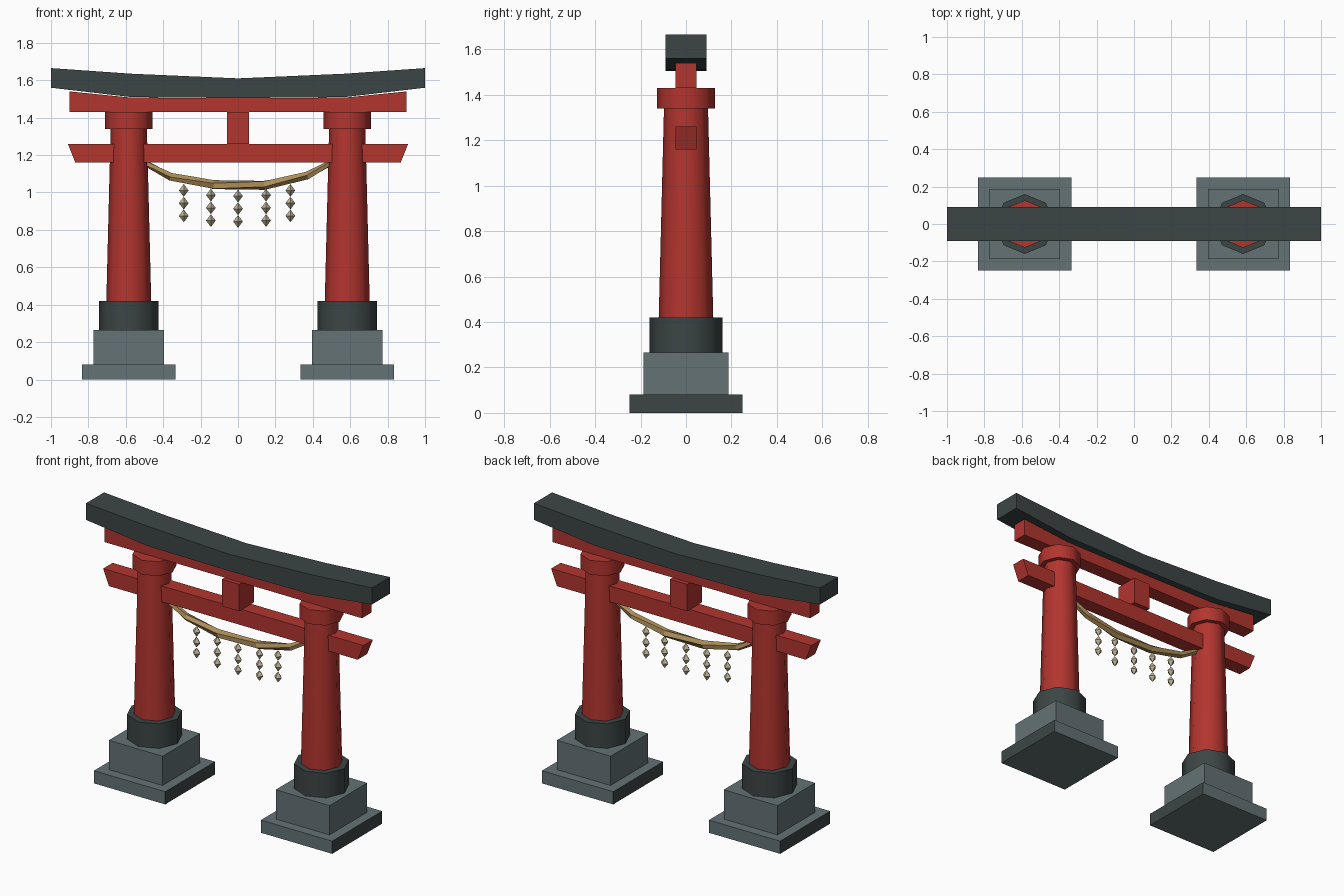
import bpy, math
from mathutils import Vector

cube = bpy.data.objects.get("Cube")
if cube:
    bpy.data.objects.remove(cube, do_unlink=True)


def material(name, rgb):
    m = bpy.data.materials.new(name)
    m.use_nodes = True
    m.diffuse_color = (*rgb, 1)
    m.node_tree.nodes["Principled BSDF"].inputs["Base Color"].default_value = (*rgb, 1)
    return m


RED = material("red paint", (0.45, 0.035, 0.028))
DARK = material("dark slate", (0.045, 0.06, 0.06))
STONE = material("grey stone", (0.125, 0.168, 0.175))
ROPE = material("straw rope", (0.42, 0.27, 0.10))
PAPER = material("pale paper", (0.52, 0.45, 0.31))


def mesh_object(name, verts, faces, mat):
    me = bpy.data.meshes.new(name)
    me.from_pydata(verts, [], faces)
    me.materials.append(mat)
    ob = bpy.data.objects.new(name, me)
    bpy.context.collection.objects.link(ob)
    return ob


def beam(name, top, bottom, half_depth, mat):
    """Strip of matching top and bottom (x, z) points, extruded along y."""
    n = len(top)
    verts = [(x, y, z) for y in (-half_depth, half_depth)
             for row in (bottom, top) for x, z in row]
    faces = [(0, 2 * n, 3 * n, n), (n - 1, 2 * n - 1, 4 * n - 1, 3 * n - 1)]
    for i in range(n - 1):
        a, b, c, d = (i + k * n for k in range(4))
        faces += [(a, a + 1, b + 1, b), (c, d, d + 1, c + 1),
                  (b, b + 1, d + 1, d), (a, c, c + 1, a + 1)]
    return mesh_object(name, verts, faces, mat)


def block(name, x, half_x, half_y, z0, z1, mat):
    ends = (x - half_x, x + half_x)
    return beam(name, [(e, z1) for e in ends], [(e, z0) for e in ends], half_y, mat)


def drum(name, x, r0, r1, z0, z1, mat):
    """Tapered octagonal drum with corners on the axes."""
    bpy.ops.mesh.primitive_cone_add(vertices=8, radius1=r0, radius2=r1, depth=z1 - z0,
                                    location=(x, 0, (z0 + z1) / 2))
    ob = bpy.context.object
    ob.name = name
    ob.data.materials.append(mat)
    bpy.ops.object.shade_smooth_by_angle(angle=math.radians(60))
    return ob


def mirrored(half):
    """Complete a profile given from the centre outwards."""
    return [(-x, z) for x, z in reversed(half[1:])] + half


# Pillars on stepped stone bases
for side, x in (("left", 0.584), ("right", -0.584)):
    slab = block(side + "_base_slab", x, 0.249, 0.249, 0, 0.08, STONE)
    slab.data.materials.append(DARK)
    for face in slab.data.polygons:
        if abs(face.normal.x) > 0.9:
            face.material_index = 1
    block(side + "_base_block", x, 0.188, 0.188, 0.08, 0.265, STONE)
    drum(side + "_pillar_sleeve", x, 0.16, 0.16, 0.265, 0.42, DARK)
    drum(side + "_pillar", x, 0.12, 0.097, 0.42, 1.34, RED)
    drum(side + "_pillar_cap", x, 0.127, 0.127, 1.34, 1.43, RED)

# Crossbeams, centre strut and curved roof
beam("lower_beam", [(-0.91, 1.26), (0.91, 1.26)], [(-0.87, 1.16), (0.87, 1.16)], 0.047, RED)
beam("upper_beam", mirrored([(0, 1.505), (0.57, 1.507), (0.9, 1.54)]),
     mirrored([(0, 1.43), (0.57, 1.43), (0.9, 1.43)]), 0.047, RED)
block("centre_strut", 0, 0.06, 0.075, 1.26, 1.43, RED)
beam("roof_beam", mirrored([(0, 1.61), (0.57, 1.635), (1, 1.665)]),
     mirrored([(0, 1.505), (0.57, 1.51), (1, 1.56)]), 0.09, DARK)

# Sagging twisted rope: square section turning along the path
path = mirrored([(0.13, 1.04), (0.37, 1.09), (0.51, 1.165)])
path.insert(0, (-0.51, 1.165))
path = [(-0.51, 1.165), (-0.36, 1.085), (-0.13, 1.04), (0.14, 1.04), (0.37, 1.09), (0.51, 1.165)]
radii = [0.016, 0.022, 0.026, 0.026, 0.022, 0.016]
sides = 5
verts, faces = [], []
for i, ((x, z), r) in enumerate(zip(path, radii)):
    before, after = path[max(i - 1, 0)], path[min(i + 1, len(path) - 1)]
    along = Vector((after[0] - before[0], 0, after[1] - before[1])).normalized()
    across = Vector((0, 1, 0))
    up = across.cross(along)
    for k in range(sides):
        a = math.tau * k / sides + 0.5 * i
        verts.append(Vector((x, 0, z)) + r * (math.cos(a) * across + math.sin(a) * up))
    if i:
        for k in range(sides):
            a, b = (i - 1) * sides + k, (i - 1) * sides + (k + 1) % sides
            faces.append((a, a + sides, b + sides, b))
faces += [tuple(range(sides)), tuple(reversed(range(len(verts) - sides, len(verts))))]
mesh_object("rope", verts, faces, ROPE)

# Hanging strings of diamond-shaped paper
for n, (x, top) in enumerate([(-0.29, 1.045), (-0.145, 1.02), (0, 1.015), (0.15, 1.02), (0.28, 1.045)]):
    verts, faces = [], []
    for j in range(3):
        z, s = top - 0.034 - 0.068 * j, 6 * j
        verts += [(x + 0.026, 0, z), (x, 0.026, z), (x - 0.026, 0, z), (x, -0.026, z),
                  (x, 0, z + 0.034), (x, 0, z - 0.034)]
        for k in range(4):
            a, b = s + k, s + (k + 1) % 4
            faces += [(a, b, s + 4), (b, a, s + 5)]
    mesh_object(f"paper_streamer_{n + 1}", verts, faces, PAPER)

# Consistent outward faces
bpy.ops.object.select_all(action="SELECT")
bpy.context.view_layer.objects.active = bpy.data.objects["roof_beam"]
for ob in bpy.context.selected_objects:
    if ob.type != "MESH":
        ob.select_set(False)
bpy.ops.object.mode_set(mode="EDIT")
bpy.ops.mesh.select_all(action="SELECT")
bpy.ops.mesh.normals_make_consistent(inside=False)
bpy.ops.object.mode_set(mode="OBJECT")
